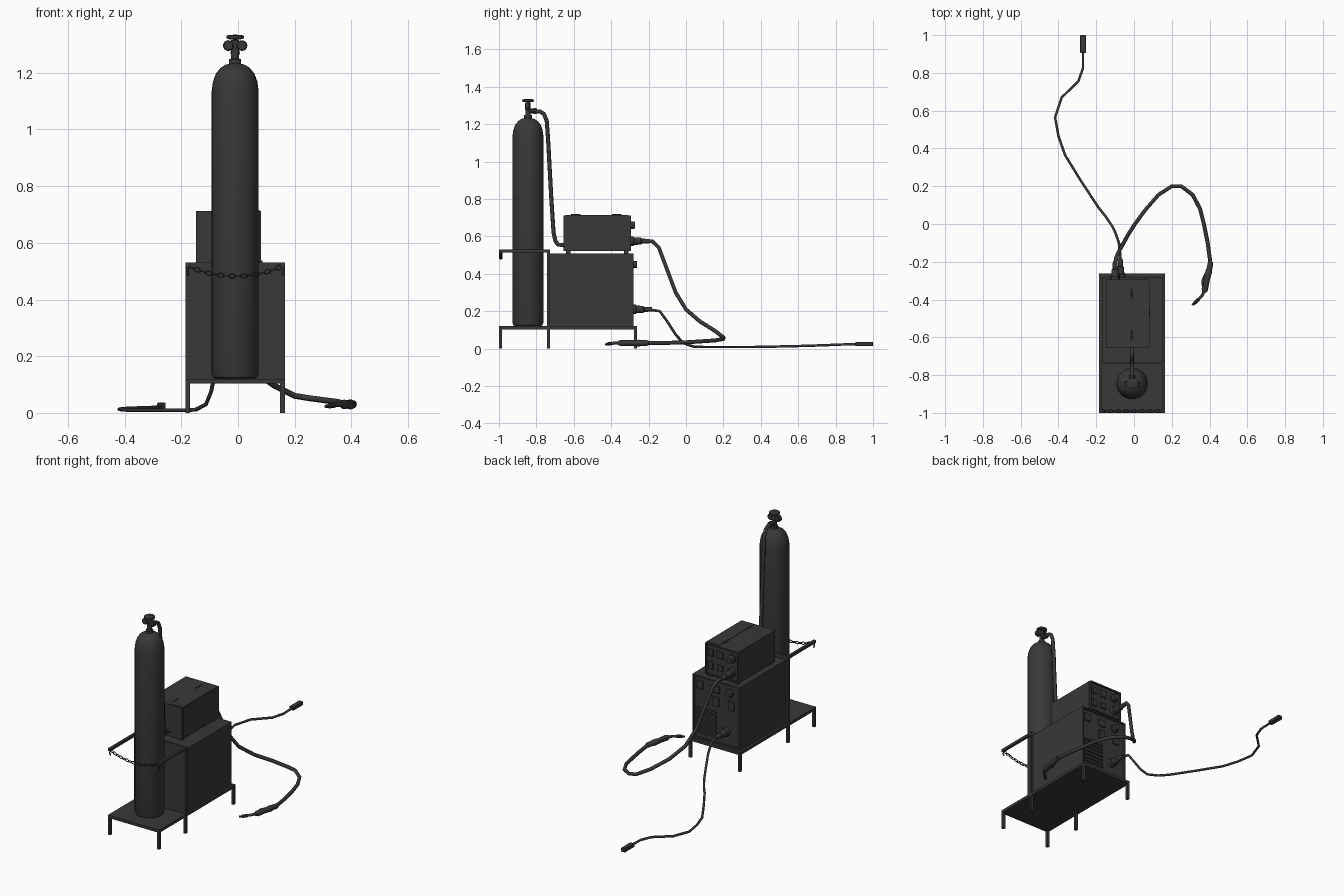
import bpy, bmesh, math
from mathutils import Vector

dark = bpy.data.materials.new("charcoal")
dark.diffuse_color = (0.04, 0.04, 0.04, 1)


def finish(name, bm, smooth=False):
    bmesh.ops.recalc_face_normals(bm, faces=bm.faces[:])
    me = bpy.data.meshes.new(name)
    bm.to_mesh(me)
    bm.free()
    ob = bpy.data.objects.new(name, me)
    bpy.context.collection.objects.link(ob)
    me.materials.append(dark)
    if smooth:
        bpy.ops.object.select_all(action='DESELECT')
        ob.select_set(True)
        bpy.context.view_layer.objects.active = ob
        bpy.ops.object.shade_smooth_by_angle(angle=math.radians(35))
    return ob


def box_mesh(lo, hi):
    bm = bmesh.new()
    bmesh.ops.create_cube(bm, size=1)
    for v in bm.verts:
        v.co = Vector([lo[i] + (v.co[i] + 0.5) * (hi[i] - lo[i]) for i in range(3)])
    return bm


def box(name, lo, hi, bevel=0):
    bm = box_mesh(lo, hi)
    if bevel:
        bmesh.ops.bevel(bm, geom=bm.edges[:], offset=bevel, segments=1, affect='EDGES')
    return finish(name, bm)


def cabinet(name, lo, hi, rim, depth):
    # box whose control face (+y) sits recessed inside a rim
    bm = box_mesh(lo, hi)
    bm.normal_update()
    face = max(bm.faces, key=lambda f: f.calc_center_median().y)
    bmesh.ops.inset_region(bm, faces=[face], thickness=rim)
    new = bmesh.ops.extrude_discrete_faces(bm, faces=[face])['faces'][0]
    bmesh.ops.translate(bm, verts=new.verts[:], vec=(0, -depth, 0))
    return finish(name, bm)


def lathe(name, origin, axis, profile, sides=16):
    # profile: (radius, distance along axis)
    bm = bmesh.new()
    rot = Vector(axis).to_track_quat('Z', 'Y').to_matrix()
    rings = []
    for r, h in profile:
        rings.append([bm.verts.new(Vector(origin) + rot @ Vector((
            r * math.cos(2 * math.pi * i / sides), r * math.sin(2 * math.pi * i / sides), h)))
            for i in range(sides)])
    for a, b in zip(rings, rings[1:]):
        for i in range(sides):
            j = (i + 1) % sides
            bm.faces.new((a[i], a[j], b[j], b[i]))
    bm.faces.new(rings[0])
    bm.faces.new(rings[-1])
    return finish(name, bm, True)


def cable(name, pts, radius, cyclic=False, res=2):
    cu = bpy.data.curves.new(name, 'CURVE')
    cu.dimensions = '3D'
    cu.bevel_depth = radius
    cu.bevel_resolution = res
    cu.use_fill_caps = True
    sp = cu.splines.new('POLY')
    sp.points.add(len(pts) - 1)
    for p, co in zip(sp.points, pts):
        p.co = (*co, 1)
    sp.use_cyclic_u = cyclic
    sp.use_smooth = True
    cu.materials.append(dark)
    ob = bpy.data.objects.new(name, cu)
    bpy.context.collection.objects.link(ob)
    return ob


# cart: deck, legs, upright posts, arms and backing sheet
L, R = -0.185, 0.165
box("cart_deck", (L, -1, 0.103), (R, -0.262, 0.12))
t = 0.016
for side, x in (("left", L), ("right", R - t)):
    for part, y, top in (("front", -1, 0.11), ("back", -0.262 - t, 0.11), ("post", -0.744, 0.53)):
        box(f"{side}_{part}_leg", (x, y, 0), (x + t, y + t, top))
    box(f"{side}_arm", (x, -1, 0.514), (x + t, -0.735, 0.53))
    cable(f"{side}_chain_hook", [(x + t / 2, -0.99, 0.518), (x + t / 2, -0.992, 0.495),
                                 (x + t / 2, -0.986, 0.486)], 0.004)
box("backing_sheet", (L + 0.002, -0.742, 0.115), (R - 0.002, -0.73, 0.53))

# retaining chain hanging between the arms
n = 16
for i in range(n):
    u = (i + 0.5) / n * 2 - 1
    c = Vector((-0.01 + 0.165 * u, -0.99, 0.482 + 0.035 * u * u))
    d = Vector((0.165, 0, 0.07 * u)).normalized()
    w = Vector((-d.z, 0, d.x)) if i % 2 else Vector((0, 1, 0))
    ring = [c + d * 0.0125 * math.cos(a) + w * 0.0075 * math.sin(a)
            for a in [k * math.pi / 5 for k in range(10)]]
    cable(f"chain_link_{i}", ring, 0.0026, True, 1)

# gas cylinder with valve, handwheel and gauges
CX, CY = -0.01, -0.845
lathe("gas_cylinder", (CX, CY, 0), (0, 0, 1),
      [(0.066, 0.12), (0.078, 0.125), (0.083, 0.14), (0.083, 1.135), (0.078, 1.17), (0.068, 1.197),
       (0.052, 1.217), (0.035, 1.228), (0.021, 1.232), (0.021, 1.248), (0.014, 1.25)], 28)
lathe("valve_stem", (CX, CY, 0), (0, 0, 1),
      [(0.014, 1.245), (0.014, 1.315), (0.008, 1.316), (0.008, 1.335)], 14)
lathe("valve_handwheel", (CX, CY, 0), (0, 0, 1),
      [(0.02, 1.318), (0.031, 1.321), (0.031, 1.33), (0.024, 1.334)], 12)
for side, s in (("left", -1), ("right", 1)):
    lathe(f"{side}_gauge", (CX + s * 0.024, CY - 0.012, 1.296), (0, 1, 0),
          [(0.015, -0.004), (0.019, 0), (0.019, 0.018), (0.015, 0.022)], 16)
lathe("regulator_outlet", (CX, CY, 1.27), (0, 1, 0),
      [(0.014, 0), (0.014, 0.03), (0.017, 0.03), (0.017, 0.045)], 10)
cable("gas_hose", [(CX, -0.81, 1.27), (CX, -0.78, 1.268), (CX, -0.76, 1.255), (CX, -0.745, 1.22),
                   (CX, -0.738, 1.13), (CX, -0.72, 0.8), (CX, -0.708, 0.62), (CX, -0.698, 0.575),
                   (CX, -0.685, 0.557), (CX, -0.65, 0.552)], 0.011)

# lower power source and upper wire feeder
cabinet("power_source", (-0.17, -0.735, 0.12), (0.153, -0.28, 0.508), 0.012, 0.012)
cabinet("wire_feeder", (-0.148, -0.655, 0.522), (0.078, -0.295, 0.713), 0.01, 0.01)
for x in (-0.125, 0.055):
    for y in (-0.63, -0.32):
        box("feeder_foot", (x - 0.012, y - 0.012, 0.506), (x + 0.012, y + 0.012, 0.524))

# feeder hinged cover
box("feeder_lid_top", (-0.01, -0.645, 0.71), (0.076, -0.31, 0.7155))
box("feeder_lid_side", (0.074, -0.645, 0.53), (0.0815, -0.31, 0.712))
for y in (-0.59, -0.37):
    lathe("lid_hinge", (-0.01, y - 0.025, 0.714), (0, 1, 0), [(0.005, 0), (0.005, 0.05)], 8)
box("lid_latch", (0.08, -0.49, 0.528), (0.086, -0.45, 0.538))


# control panels on the +y faces
def knob(name, x, y, z):
    lathe(name, (x, y, z), (0, 1, 0), [(0.027, 0), (0.027, 0.008), (0.021, 0.01), (0.019, 0.032)], 14)


def plates(name, y, items):
    for i, (x, z, w, h) in enumerate(items):
        box(f"{name}_{i}", (x - w, y - 0.005, z - h), (x + w, y + 0.007, z + h), 0.002)


knob("source_knob", -0.095, -0.293, 0.45)
knob("feeder_knob", -0.1, -0.306, 0.66)
plates("source_switch", -0.292, [(0.11, 0.45, 0.024, 0.024), (0.0, 0.45, 0.026, 0.022),
                                 (0.0, 0.375, 0.022, 0.028), (-0.105, 0.375, 0.022, 0.028)])
plates("feeder_switch", -0.305, [(0.043, 0.66, 0.018, 0.022), (-0.02, 0.66, 0.022, 0.022),
                                 (0.043, 0.58, 0.018, 0.022), (-0.02, 0.58, 0.02, 0.018)])
for i in range(7):
    z = 0.155 + i * 0.024
    box(f"vent_slat_{i}", (-0.005, -0.295, z), (0.135, -0.284, z + 0.012))

# cable sockets
for name, x, y, z in (("feeder_socket", -0.1, -0.306, 0.575), ("source_socket", -0.072, -0.293, 0.21)):
    lathe(name, (x, y, z), (0, 1, 0), [(0.026, 0), (0.026, 0.025), (0.021, 0.028), (0.019, 0.065),
                                       (0.014, 0.07), (0.012, 0.11)], 14)

# torch cable, grip, trigger and neck
cable("torch_cable", [(-0.1, -0.22, 0.575), (-0.095, -0.18, 0.574), (-0.08, -0.145, 0.54),
                      (-0.055, -0.1, 0.42), (-0.03, -0.055, 0.3), (0.005, 0, 0.21),
                      (0.06, 0.075, 0.145), (0.13, 0.155, 0.095), (0.2, 0.2, 0.06),
                      (0.25, 0.2, 0.052), (0.31, 0.155, 0.044), (0.35, 0.08, 0.039),
                      (0.37, 0, 0.034), (0.39, -0.1, 0.031), (0.405, -0.21, 0.03)], 0.0105)
axis = Vector((-0.035, -0.16, 0)).normalized()
lathe("torch_grip", (0.407, -0.2, 0.03), axis,
      [(0.012, 0), (0.015, 0.01), (0.015, 0.04), (0.018, 0.05), (0.015, 0.1), (0.017, 0.15),
       (0.012, 0.165)], 12)
cable("torch_trigger", [(0.383, -0.255, 0.032), (0.362, -0.3, 0.032), (0.365, -0.33, 0.03)], 0.006)
cable("torch_neck", [(0.373, -0.355, 0.03), (0.36, -0.38, 0.03), (0.335, -0.405, 0.027)], 0.008)
lathe("torch_nozzle", (0.343, -0.398, 0.028), (-0.033, -0.03, -0.005),
      [(0.0095, 0), (0.0095, 0.03), (0.006, 0.034), (0.006, 0.046)], 10)

# earth cable and clamp
cable("earth_cable", [(-0.072, -0.2, 0.21), (-0.075, -0.14, 0.2), (-0.08, -0.1, 0.145),
                      (-0.095, -0.055, 0.075), (-0.113, -0.015, 0.03), (-0.15, 0.04, 0.011),
                      (-0.19, 0.09, 0.009), (-0.285, 0.235, 0.009), (-0.365, 0.365, 0.009),
                      (-0.4, 0.465, 0.011), (-0.418, 0.565, 0.013), (-0.383, 0.67, 0.016),
                      (-0.295, 0.755, 0.019), (-0.27, 0.825, 0.022), (-0.27, 0.91, 0.024)], 0.007)
box("earth_clamp", (-0.285, 0.905, 0.013), (-0.255, 1.0, 0.036), 0.003)
